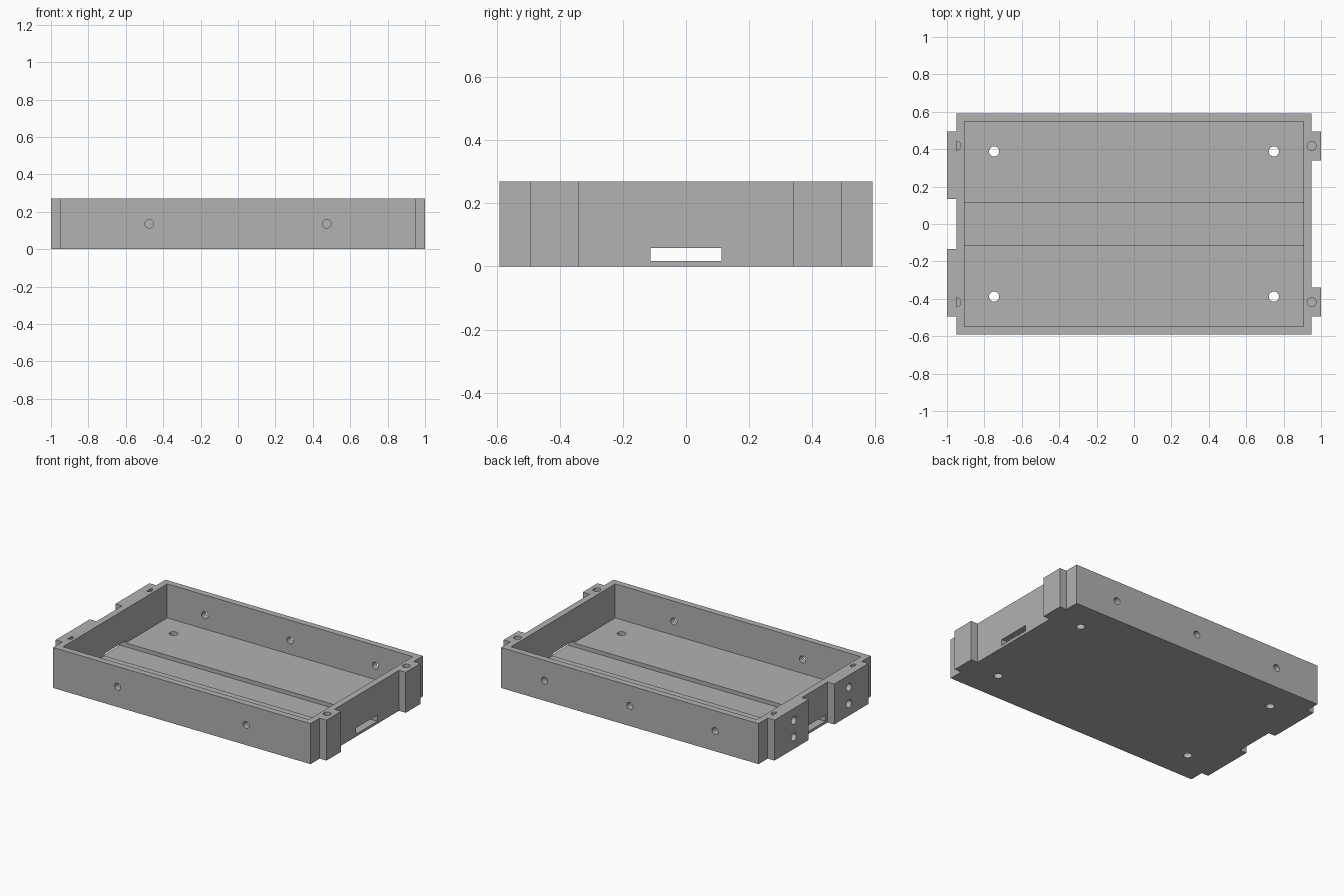
import bpy, bmesh
from math import pi
from mathutils import Matrix, Vector

cube = bpy.data.objects.get("Cube")
if cube:
    bpy.data.objects.remove(cube, do_unlink=True)

HX, HY, H = 0.95, 0.592, 0.27      # outer half sizes and height of the tray
WALL, TAB = 0.043, 0.05            # wall / floor thickness, tab projection

grey = bpy.data.materials.new("plain grey")
grey.use_nodes = True
grey.diffuse_color = (0.445, 0.445, 0.445, 1)
grey.node_tree.nodes["Principled BSDF"].inputs["Base Color"].default_value = grey.diffuse_color


def add_object(name, bm):
    bmesh.ops.recalc_face_normals(bm, faces=bm.faces)
    mesh = bpy.data.meshes.new(name)
    bm.to_mesh(mesh)
    bm.free()
    mesh.materials.append(grey)
    obj = bpy.data.objects.new(name, mesh)
    bpy.context.collection.objects.link(obj)
    return obj


def box(name, low, high):
    low, high = Vector(low), Vector(high)
    bm = bmesh.new()
    matrix = Matrix.Translation((low + high) / 2) @ Matrix.Diagonal((*(high - low), 1))
    bmesh.ops.create_cube(bm, size=1, matrix=matrix)
    return add_object(name, bm)


def drills(name, centres, radius, length, axis):
    """One cutter made of equal cylinders along an axis."""
    turn = {"X": Matrix.Rotation(pi / 2, 4, "Y"),
            "Y": Matrix.Rotation(pi / 2, 4, "X"),
            "Z": Matrix.Identity(4)}[axis]
    bm = bmesh.new()
    for c in centres:
        bmesh.ops.create_cone(bm, cap_ends=True, segments=32, radius1=radius, radius2=radius,
                              depth=length, matrix=Matrix.Translation(c) @ turn)
    return add_object(name, bm)


def cut(obj, cutter):
    mod = obj.modifiers.new(cutter.name, "BOOLEAN")
    mod.operation, mod.solver, mod.object = "DIFFERENCE", "EXACT", cutter
    bpy.context.view_layer.objects.active = obj
    bpy.ops.object.modifier_apply(modifier=mod.name)
    bpy.data.objects.remove(cutter, do_unlink=True)


def finish(obj):
    bpy.ops.object.select_all(action="DESELECT")
    obj.select_set(True)
    bpy.context.view_layer.objects.active = obj
    bpy.ops.object.shade_smooth_by_angle(angle=pi / 6)


# Tray body: outline with two narrow tabs on the +x end, extruded upwards
out = HX + TAB
outline = [(-HX, -HY), (HX, -HY)]
for y0, y1 in ((-0.495, -0.34), (0.34, 0.495)):
    outline += [(HX, y0), (out, y0), (out, y1), (HX, y1)]
outline += [(HX, HY), (-HX, HY)]
bm = bmesh.new()
base = bm.faces.new([bm.verts.new((x, y, 0)) for x, y in outline])
grown = bmesh.ops.extrude_face_region(bm, geom=[base])["geom"]
bmesh.ops.translate(bm, vec=(0, 0, H), verts=[g for g in grown if isinstance(g, bmesh.types.BMVert)])
tray = add_object("tray_body", bm)

# Cavity, then the floor channel that runs out as a slot through both ends
cut(tray, box("cavity", (WALL - HX, WALL - HY, WALL), (HX - WALL, HY - WALL, H + 0.1)))
cut(tray, box("channel", (-1.1, -0.112, 0.017), (1.1, 0.112, 0.058)))

# Floor screw holes, side wall holes and blind holes in the rim
signs = [(sx, sy) for sx in (-1, 1) for sy in (-1, 1)]
cut(tray, drills("floor_holes", [(sx * 0.748, sy * 0.388, 0) for sx, sy in signs], 0.027, 0.2, "Z"))
cut(tray, drills("front_holes", [(x, -HY, H / 2) for x in (-0.475, 0.475)], 0.023, 0.2, "Y"))
cut(tray, drills("back_holes", [(x, HY, H / 2) for x in (-0.63, 0, 0.63)], 0.023, 0.2, "Y"))
cut(tray, drills("rim_holes", [(sx * HX, sy * 0.418, H) for sx, sy in signs], 0.024, 0.3, "Z"))
finish(tray)

# Wide tabs on the -x end, each with two blind holes in its outer face
for name, side in (("front_wide_tab", -1), ("back_wide_tab", 1)):
    y0, y1 = sorted((side * 0.135, side * 0.495))
    tab = box(name, (-out, y0, 0), (-HX, y1, H))
    cut(tab, drills("tab_holes", [(-out, side * 0.29, z) for z in (0.08, 0.19)], 0.026, 0.08, "X"))
    finish(tab)
